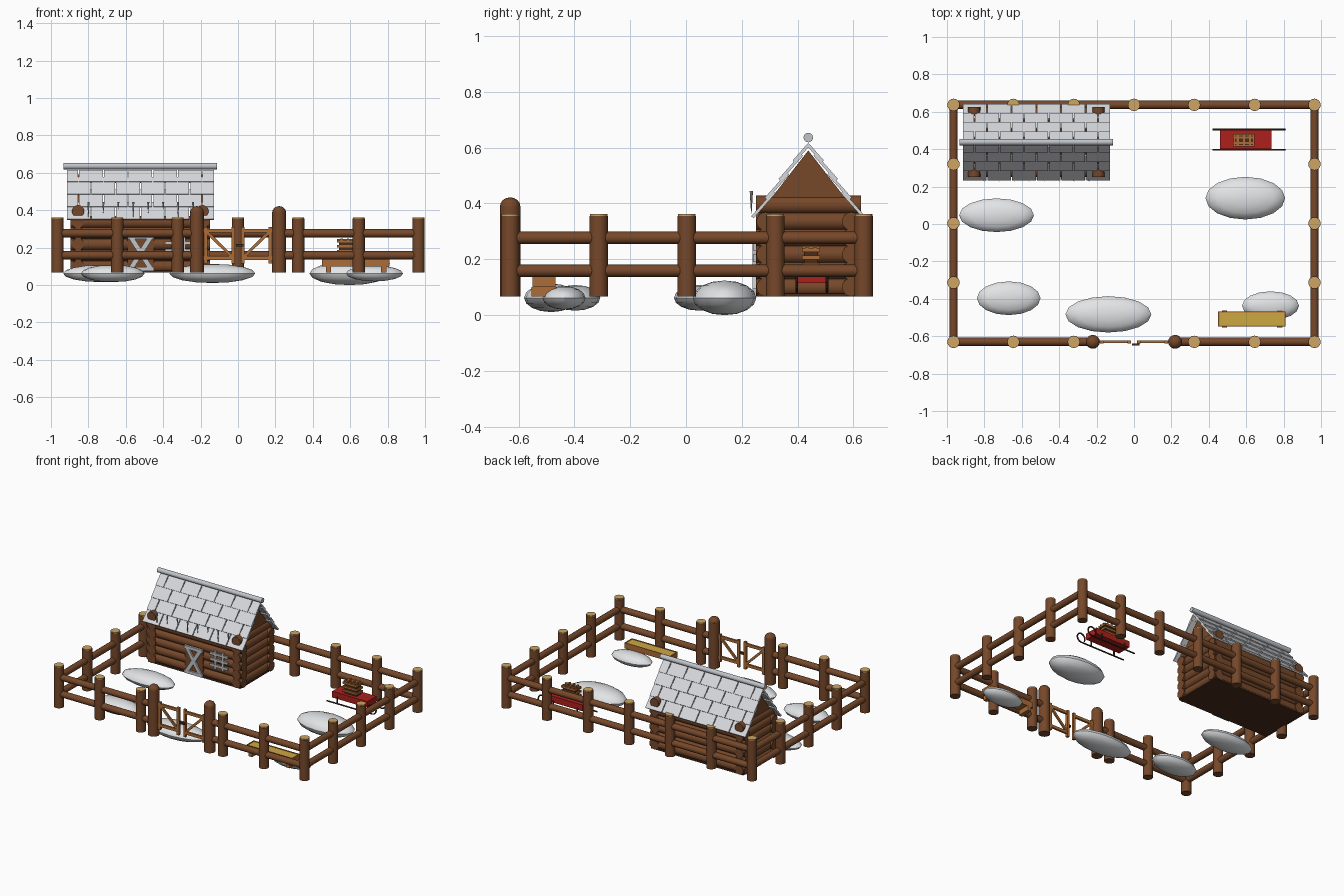
import bpy, bmesh, math
from mathutils import Matrix, Vector

if "Cube" in bpy.data.objects:
    bpy.data.objects.remove(bpy.data.objects["Cube"])


def lin(c):
    c /= 255
    return c / 12.92 if c < 0.04 else ((c + 0.055) / 1.055) ** 2.4


def mat(name, r, g, b):
    m = bpy.data.materials.new(name)
    m.diffuse_color = (lin(r), lin(g), lin(b), 1)
    m.use_nodes = True
    m.node_tree.nodes["Principled BSDF"].inputs["Base Color"].default_value = m.diffuse_color
    return m


LOG = mat("log brown", 118, 72, 42)
DARK = mat("dark wood", 72, 44, 26)
CUT = mat("cut wood tan", 205, 165, 100)
PLANK = mat("orange plank", 172, 108, 55)
SNOW = mat("snow", 226, 228, 230)
TILE = mat("pale grey shingle", 215, 216, 220)
ICE = mat("light grey trim", 192, 196, 202)
RED = mat("sled red", 172, 32, 28)
HAY = mat("hay gold", 205, 168, 65)


def cyl(bm, a, b, r, r2=None, seg=16):
    a, b = Vector(a), Vector(b)
    d = b - a
    m = Matrix.Translation((a + b) / 2) @ d.to_track_quat('Z', 'Y').to_matrix().to_4x4()
    bmesh.ops.create_cone(bm, cap_ends=True, segments=seg, radius1=r,
                          radius2=r if r2 is None else r2, depth=d.length, matrix=m)


def box(bm, x0, x1, y0, y1, z0, z1):
    m = Matrix.Translation(((x0 + x1) / 2, (y0 + y1) / 2, (z0 + z1) / 2)) \
        @ Matrix.Diagonal((x1 - x0, y1 - y0, z1 - z0, 1))
    bmesh.ops.create_cube(bm, size=1, matrix=m)


def bar(bm, a, b, w, t):
    """Flat bar from a to b in an xz plane, w wide and t thick in y."""
    a, b = Vector(a), Vector(b)
    d = b - a
    m = Matrix.Translation((a + b) / 2) @ Matrix.Rotation(-math.atan2(d.z, d.x), 4, 'Y') \
        @ Matrix.Diagonal((d.length, t, w, 1))
    bmesh.ops.create_cube(bm, size=1, matrix=m)


def ball(bm, c, r, u=16, v=8):
    bmesh.ops.create_uvsphere(bm, u_segments=u, v_segments=v, radius=1,
                              matrix=Matrix.Translation(c) @ Matrix.Diagonal((*r, 1)))


def finish(bm, name, material, smooth=True):
    me = bpy.data.meshes.new(name)
    bm.to_mesh(me)
    bm.free()
    me.materials.append(material)
    ob = bpy.data.objects.new(name, me)
    bpy.context.collection.objects.link(ob)
    if smooth:
        bpy.ops.object.select_all(action='DESELECT')
        ob.select_set(True)
        bpy.context.view_layer.objects.active = ob
        bpy.ops.object.shade_smooth_by_angle(angle=math.radians(35))
    return ob


G = 0.066                      # ground level
X, YF, YB = 0.965, -0.63, 0.637

# Fence posts with pale cut tops
spots = [(x, YB) for x in (-X, -0.645, -0.322, 0, 0.322, 0.645, X)]
spots += [(x, YF) for x in (-X, -0.645, -0.322, 0.322, 0.645, X)]
spots += [(s * X, y) for s in (-1, 1) for y in (-0.313, 0.003, 0.32)]
posts, caps = bmesh.new(), bmesh.new()
for x, y in spots:
    cyl(posts, (x, y, G), (x, y, 0.355), 0.033)
    cyl(caps, (x, y, 0.355), (x, y, 0.362), 0.031)
finish(posts, "fence_posts", LOG)
finish(caps, "fence_post_tops", CUT)

# Fence rails
rails = bmesh.new()
for z in (0.159, 0.277):
    cyl(rails, (-X, YB, z), (X, YB, z), 0.022)
    for s in (-1, 1):
        cyl(rails, (s * X, YF, z), (s * X, YB, z), 0.022)
        cyl(rails, (s * X, YF, z), (s * 0.22, YF, z), 0.022)
finish(rails, "fence_rails", LOG)

# Gate posts with domed tops
bm = bmesh.new()
for s in (-1, 1):
    cyl(bm, (s * 0.22, YF, G), (s * 0.22, YF, 0.39), 0.037)
    ball(bm, (s * 0.22, YF, 0.388), (0.037, 0.037, 0.034))
finish(bm, "gate_posts", LOG)

# Two gate leaves with diagonal braces, and the latch
bm = bmesh.new()
for s in (-1, 1):
    for x in (0.172, 0.026):
        box(bm, s * x - 0.009, s * x + 0.009, YF - 0.008, YF + 0.008, 0.115, 0.31)
    for z in (0.145, 0.29):
        bar(bm, (s * 0.188, YF, z), (s * 0.02, YF, z), 0.02, 0.014)
    bar(bm, (s * 0.168, YF, 0.285), (s * 0.03, YF, 0.15), 0.016, 0.012)
finish(bm, "gate_leaves", PLANK, False)
bm = bmesh.new()
box(bm, -0.01, 0.03, YF - 0.02, YF - 0.008, 0.205, 0.22)
finish(bm, "gate_latch", DARK, False)

# Cabin: stacked log walls crossing at the corners
CX0, CX1, CY0, CY1, RY = -0.855, -0.19, 0.285, 0.592, 0.438
bm = bmesh.new()
for k in range(6):
    z = 0.1 + 0.059 * k
    for x in (CX0, CX1):
        cyl(bm, (x, 0.25, z), (x, 0.626, z), 0.033)
    if k < 5:
        for y in (CY0, CY1):
            cyl(bm, (-0.895, y, z), (-0.15, y, z), 0.033)
finish(bm, "cabin_log_walls", LOG)
bm = bmesh.new()
box(bm, -0.885, -0.16, 0.255, 0.622, G, 0.078)
finish(bm, "cabin_floor", DARK, False)

# Gable triangles
bm = bmesh.new()
for x in (CX0, CX1):
    rings = [[bm.verts.new((x + o, y, z)) for y, z in ((0.275, 0.38), (0.601, 0.38), (RY, 0.59))]
             for o in (-0.02, 0.02)]
    bm.faces.new(rings[0][::-1])
    bm.faces.new(rings[1])
    for i in range(3):
        j = (i + 1) % 3
        bm.faces.new((rings[0][i], rings[0][j], rings[1][j], rings[1][i]))
bmesh.ops.recalc_face_normals(bm, faces=bm.faces)
finish(bm, "cabin_gables", LOG, False)

# Staggered overlapping shingles on both slopes
RX0, RX1, W = -0.918, -0.126, 0.132
run, rise = 0.196, 0.268
slope, ang = math.hypot(run, rise), math.atan2(rise, run)
step = slope / 4
bm = bmesh.new()
for s in (-1, 1):
    for row in range(4):
        length = step * (1.45 if row else 1.0)
        t = step * (row + 1) - length / 2
        x = RX0 - (0 if row % 2 else W / 2)
        while x < RX1 - 0.01:
            a, b = max(x, RX0) + 0.003, min(x + W, RX1) - 0.003
            m = Matrix.Translation(((a + b) / 2, RY + s * t * math.cos(ang),
                                    0.615 - t * math.sin(ang))) \
                @ Matrix.Rotation(-s * (ang - 0.09), 4, 'X') \
                @ Matrix.Diagonal((b - a, length, 0.011, 1))
            bmesh.ops.create_cube(bm, size=1, matrix=m)
            x += W
finish(bm, "roof_shingles", TILE, False)
bm = bmesh.new()
cyl(bm, (-0.932, RY, 0.636), (-0.112, RY, 0.636), 0.017)
finish(bm, "roof_ridge_cap", ICE)

# Icicles along the front eave
bm = bmesh.new()
for i in range(8):
    x = -0.8 + i * 0.08
    cyl(bm, (x, 0.234, 0.445), (x, 0.234, 0.365 + 0.02 * (i % 3)), 0.006, 0.001, 8)
finish(bm, "icicles", ICE)

# Cross-braced door and barred window on the front wall
bm = bmesh.new()
box(bm, -0.59, -0.45, 0.25, 0.262, 0.075, 0.27)
finish(bm, "door_panel", LOG, False)
bm = bmesh.new()
for s in (-1, 1):
    bar(bm, (-0.52 - s * 0.055, 0.245, 0.085), (-0.52 + s * 0.055, 0.245, 0.26), 0.026, 0.012)
for z in (0.085, 0.258):
    bar(bm, (-0.59, 0.244, z), (-0.45, 0.244, z), 0.022, 0.012)
finish(bm, "door_braces", ICE, False)
bm = bmesh.new()
for x in (-0.35, -0.29):
    box(bm, x - 0.008, x + 0.008, 0.24, 0.252, 0.16, 0.29)
for z in (0.185, 0.225, 0.265):
    bar(bm, (-0.39, 0.245, z), (-0.25, 0.245, z), 0.016, 0.012)
finish(bm, "window_bars", ICE, False)

# Snow mounds: x, y, and the three radii
bm = bmesh.new()
for x, y, rx, ry, rz in ((-0.735, 0.047, 0.2, 0.09, 0.046), (-0.67, -0.397, 0.17, 0.09, 0.046),
                         (-0.137, -0.483, 0.23, 0.097, 0.051), (0.595, 0.138, 0.213, 0.114, 0.062),
                         (0.73, -0.437, 0.152, 0.077, 0.042)):
    ball(bm, (x, y, 0.062), (rx, ry, rz))
finish(bm, "snow_mounds", SNOW)

# Sled: red deck, curled runners and struts
bm = bmesh.new()
box(bm, 0.46, 0.735, 0.4, 0.502, 0.116, 0.16)
finish(bm, "sled_deck", RED, False)
bm = bmesh.new()
for y in (0.397, 0.505):
    pts = [(0.42, y, 0.084), (0.775, y, 0.084)]
    pts += [(0.775 + 0.032 * math.sin(a), y, 0.116 - 0.032 * math.cos(a))
            for a in [math.radians(30 * i) for i in range(1, 11)]]
    for a, b in zip(pts, pts[1:]):
        cyl(bm, a, b, 0.005, seg=8)
    for x in (0.5, 0.69):
        cyl(bm, (x, y, 0.084), (x, y, 0.13), 0.005, seg=8)
finish(bm, "sled_runners", DARK)

# Slatted crate on the sled
bm = bmesh.new()
box(bm, 0.54, 0.635, 0.423, 0.472, 0.16, 0.24)
finish(bm, "crate_core", DARK, False)
bm = bmesh.new()
for z in (0.18, 0.207, 0.234):
    for y in (0.419, 0.476):
        bar(bm, (0.53, y, z), (0.645, y, z), 0.014, 0.008)
    for x in (0.536, 0.639):
        box(bm, x - 0.004, x + 0.004, 0.415, 0.48, z - 0.007, z + 0.007)
for x in (0.555, 0.588, 0.62):
    box(bm, x - 0.006, x + 0.006, 0.415, 0.48, 0.24, 0.248)
for y in (0.433, 0.462):
    box(bm, 0.53, 0.645, y - 0.005, y + 0.005, 0.236, 0.245)
finish(bm, "crate_slats", PLANK, False)

# Feeding trough with hay
bm = bmesh.new()
box(bm, 0.45, 0.81, -0.549, -0.467, 0.1, 0.11)
for y in (-0.549, -0.473):
    box(bm, 0.45, 0.81, y, y + 0.006, 0.1, 0.14)
for x in (0.45, 0.804):
    box(bm, x, x + 0.006, -0.549, -0.467, 0.1, 0.14)
for x in (0.47, 0.765):
    box(bm, x, x + 0.028, -0.553, -0.463, G, 0.1)
finish(bm, "trough", PLANK, False)
bm = bmesh.new()
box(bm, 0.456, 0.804, -0.543, -0.473, 0.11, 0.136)
finish(bm, "hay", HAY, False)
